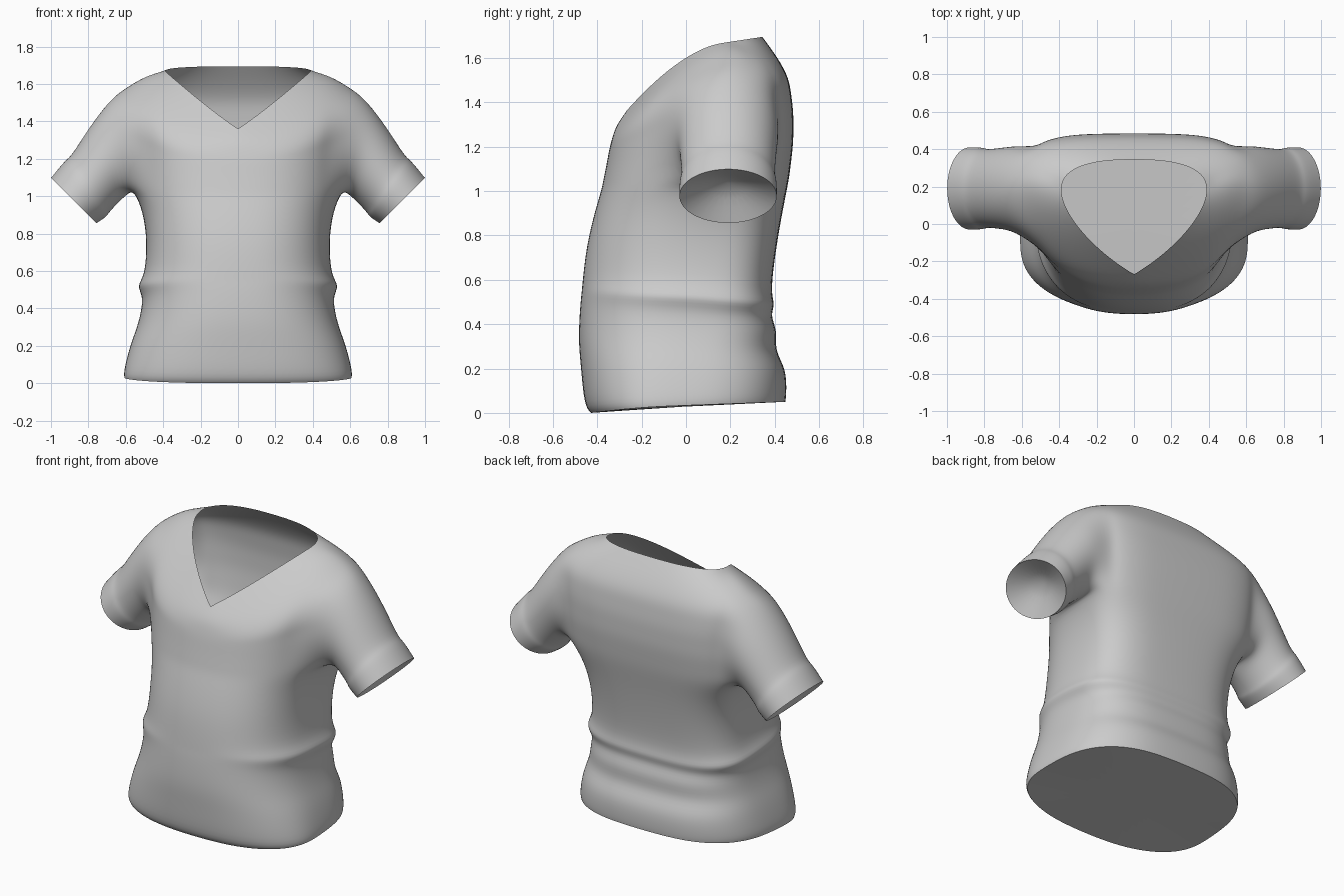
import bpy
import bmesh
from math import sin, cos, pi

cube = bpy.data.objects.get("Cube")
if cube:
    bpy.data.objects.remove(cube, do_unlink=True)

COLS = 32          # columns around the torso
HALF_ARM = 3       # armhole half width, in columns

# Torso rings from hem to neckline:
# half width, y of widest point, front y, back y, then z at front, side, back
KEYS = [
    (.61, -.1, -.43, .45, 0, .03, .05),
    (.615, -.1, -.46, .455, .03, .06, .08),
    (.58, -.07, -.475, .455, .2, .2, .2),
    (.545, -.04, -.485, .40, .3, .29, .28),
    (.52, -.02, -.485, .415, .39, .38, .37),
    (.51, 0, -.478, .38, .5, .47, .44),
    (.545, .03, -.472, .405, .55, .525, .49),
    (.50, .03, -.468, .38, .6, .57, .54),
    (.487, .04, -.45, .41, .76, .76, .76),
    (.51, .1, -.41, .44, .92, .92, .93),
    (.56, .19, -.385, .465, 1, 1.035, 1.05),
    (.575, .22, -.365, .485, 1.1, 1.22, 1.22),
    (.585, .23, -.348, .485, 1.19, 1.4, 1.36),
    (.60, .22, -.325, .465, 1.28, 1.59, 1.51),
    (.50, .21, -.302, .415, 1.32, 1.648, 1.6),
    (.39, .18, -.27, .345, 1.36, 1.67, 1.695),
]
ARM_LOW, ARM_HIGH = 10, 16   # ring numbers once the armhole rings are doubled

# Sleeve rings: top x, top z, bottom x, bottom z, half depth
SLEEVE = [
    (.68, 1.525, .59, 1.01, .23),
    (.80, 1.365, .64, .965, .217),
    (.895, 1.21, .695, .905, .21),
    (.92, 1.2, .70, .89, .222),
    (1, 1.1, .755, .855, .222),
]
SLEEVE_Y = .19


def torso_rings():
    """Doubles the rings beside the armhole."""
    rings = []
    for n, key in enumerate(KEYS):
        rings.append(key)
        if 10 <= n < 13:
            rings.append(tuple((a + b) / 2 for a, b in zip(key, KEYS[n + 1])))
    return rings


def torso_point(ring, col, point):
    """A rounded section, squarer over the shoulder blades, whose front
    narrows to a V by the factor point."""
    width, mid, front, back, z_front, z_side, z_back = ring
    t = 2 * pi * col / COLS
    c, s = cos(t), sin(t)
    is_back = s >= 0
    if is_back:
        power = .7 - .15 * min(1, z_side) + .5 * point
    else:
        power = .82 + .36 * point
    x = width * abs(c) ** power * (1 if c > 0 else -1)
    f = abs(s) ** power
    if is_back:
        return x, mid + (back - mid) * f, z_side + (z_back - z_side) * f
    f = (1 - point) * f + point * (1 - abs(c))
    z = z_side + (z_front - z_side) * f ** (1.3 + .7 * point)
    return x, mid + (front - mid) * f, z


def sleeve_ring(spec, side, count):
    top_x, top_z, low_x, low_z, depth = spec
    ring = []
    for j in range(count):
        t = 2 * pi * j / count
        up = (1 - cos(t)) / 2
        ring.append((side * (low_x + (top_x - low_x) * up),
                     SLEEVE_Y + depth * sin(t),
                     low_z + (top_z - low_z) * up))
    return ring


def bridge(bm, lower, upper, flip=False, skip=()):
    count = len(lower)
    for i in range(count):
        if i in skip:
            continue
        j = (i + 1) % count
        quad = [lower[i], lower[j], upper[j], upper[i]]
        bm.faces.new(quad[::-1] if flip else quad)


def finish(bm, name, material):
    mesh = bpy.data.meshes.new(name)
    bm.to_mesh(mesh)
    bm.free()
    mesh.materials.append(material)
    mesh.shade_smooth()
    obj = bpy.data.objects.new(name, mesh)
    bpy.context.collection.objects.link(obj)
    sub = obj.modifiers.new("smooth_cloth", "SUBSURF")
    sub.levels = sub.render_levels = 2


cloth = bpy.data.materials.new("grey_cloth")
cloth.use_nodes = True
cloth.diffuse_color = (.6, .6, .6, 1)
cloth.node_tree.nodes["Principled BSDF"].inputs["Base Color"].default_value = (.6, .6, .6, 1)

# Torso, leaving the armholes open
bm = bmesh.new()
crease = bm.verts.layers.float.new("crease_vert")
rings = torso_rings()
last = len(rings) - 1
pointed = {last: .5, last - 1: .28, last - 2: .12}
grid = [[bm.verts.new(torso_point(r, c, pointed.get(n, 0))) for c in range(COLS)]
        for n, r in enumerate(rings)]
grid[last][COLS * 3 // 4][crease] = 1
arm_cols = {(c + k) % COLS for c in (0, COLS // 2) for k in range(-HALF_ARM, HALF_ARM)}
for n in range(last):
    bridge(bm, grid[n], grid[n + 1], skip=arm_cols if ARM_LOW <= n < ARM_HIGH else ())

# Sleeves, grown out of each armhole
H = HALF_ARM
path = [(ARM_LOW, k) for k in range(H)]
path += [(r, H) for r in range(ARM_LOW, ARM_HIGH)]
path += [(ARM_HIGH, k) for k in range(H, -H, -1)]
path += [(r, -H) for r in range(ARM_HIGH, ARM_LOW, -1)]
path += [(ARM_LOW, k) for k in range(-H, 0)]
for side in (1, -1):
    start = 0 if side > 0 else COLS // 2
    loop = [grid[r][(start + side * k) % COLS] for r, k in path]
    for spec in SLEEVE:
        ring = [bm.verts.new(p) for p in sleeve_ring(spec, side, len(path))]
        bridge(bm, loop, ring, flip=side < 0)
        loop = ring
finish(bm, "shirt", cloth)

# Closed underside at the hem
bm = bmesh.new()
hem = [bm.verts.new(torso_point(rings[0], c, 0)) for c in range(COLS)]
bm.faces.new(hem[::-1])
finish(bm, "hem_underside", cloth)

# Hollow lining that closes each sleeve end
for side, name in ((1, "left_sleeve_lining"), (-1, "right_sleeve_lining")):
    bm = bmesh.new()
    rim = [bm.verts.new(p) for p in sleeve_ring(SLEEVE[-1], side, len(path))]
    top_x, top_z, low_x, low_z, depth = SLEEVE[-1]
    hollow = .07
    centre = bm.verts.new((side * ((top_x + low_x) / 2 - hollow), SLEEVE_Y,
                           (top_z + low_z) / 2 + hollow))
    for a, b in zip(rim, rim[1:] + rim[:1]):
        bm.faces.new((a, b, centre) if side > 0 else (b, a, centre))
    finish(bm, name, cloth)
